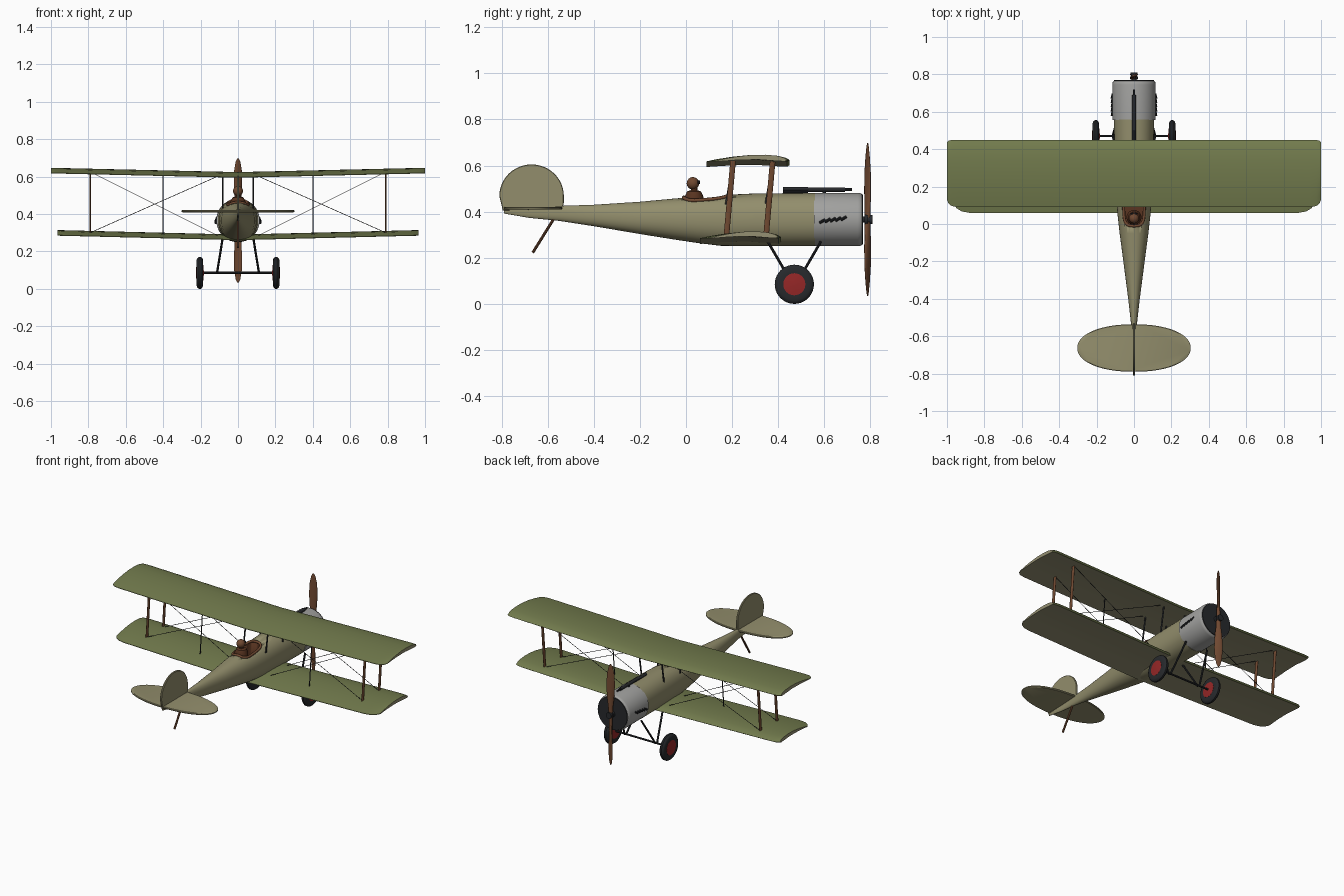
import bpy, bmesh
from math import sin, cos, pi, radians, copysign
from mathutils import Vector as V

if "Cube" in bpy.data.objects:
    bpy.data.objects.remove(bpy.data.objects["Cube"])


def mat(name, *c):
    m = bpy.data.materials.new(name)
    m.diffuse_color = (*c, 1)
    m.use_nodes = True
    m.node_tree.nodes["Principled BSDF"].inputs["Base Color"].default_value = m.diffuse_color
    return m


KHAKI = mat("khaki", .29, .27, .15)
GREEN = mat("green", .17, .2, .075)
LINEN = mat("linen", .30, .28, .17)
BROWN = mat("wood", .16, .065, .03)
LEATHER = mat("leather", .10, .035, .015)
BLACK = mat("black", .02, .022, .025)
RED = mat("red", .30, .02, .02)
METAL = mat("metal", .36, .36, .35)


def loft(name, rings, *mats, pick=None, angle=35):
    """Skin a list of equal-length closed rings, cap the ends."""
    bm = bmesh.new()
    vs = [[bm.verts.new(p) for p in r] for r in rings]
    n = len(rings[0])
    for a, b in zip(vs, vs[1:]):
        for i in range(n):
            f = bm.faces.new((a[i], a[(i + 1) % n], b[(i + 1) % n], b[i]))
            if pick:
                f.material_index = pick(i)
    for cap in (vs[0], vs[-1]):
        bm.faces.new(cap).material_index = len(mats) - 1
    bmesh.ops.recalc_face_normals(bm, faces=bm.faces)
    me = bpy.data.meshes.new(name)
    bm.to_mesh(me)
    bm.free()
    for m in mats:
        me.materials.append(m)
    ob = bpy.data.objects.new(name, me)
    bpy.context.collection.objects.link(ob)
    bpy.context.view_layer.objects.active = ob
    ob.select_set(True)
    bpy.ops.object.shade_smooth_by_angle(angle=radians(angle))
    ob.select_set(False)
    return ob


def oval(c, u, w, n=32, e=2.0):
    """Superellipse ring around c with half axes u and w."""
    def p(v):
        return copysign(abs(v) ** (2 / e), v)
    return [V(c) + V(u) * p(cos(2 * pi * i / n)) + V(w) * p(sin(2 * pi * i / n)) for i in range(n)]


def lathe(name, a, b, prof, m, chord=1, n=24):
    """Turned part from a to b, prof = (fraction, radius); chord stretches it fore and aft."""
    a, b = V(a), V(b)
    d = (b - a).normalized()
    u = d.cross(V((0, 1, 0)))
    u = u.normalized() if u.length > .01 else V((1, 0, 0))
    w = u.cross(d)
    return loft(name, [oval(a.lerp(b, t), u * r, w * r * chord, n) for t, r in prof], m)


def bar(name, a, b, r, m, chord=1, n=10):
    return lathe(name, a, b, [(0, r), (1, r)], m, chord, n)


def ball(name, c, r, m):
    bpy.ops.mesh.primitive_uv_sphere_add(segments=20, ring_count=12, radius=r, location=c)
    ob = bpy.context.object
    ob.name = name
    ob.data.materials.append(m)
    bpy.ops.object.shade_smooth()
    ob.select_set(False)


# fuselage: y, half width, bottom, top
body = [(-.79, .004, .392, .415), (-.68, .007, .373, .418), (-.55, .014, .36, .425), (-.40, .031, .337, .43),
        (-.20, .057, .303, .443), (-.05, .077, .279, .457), (.05, .088, .264, .465), (.15, .095, .252, .472),
        (.30, .102, .25, .479), (.56, .108, .25, .481)]
fus = loft("fuselage", [oval((0, y, (a + b) / 2), (w, 0, 0), (0, 0, (b - a) / 2), 40, 2.2)
                        for y, w, a, b in body], KHAKI)


def deck(x, y):
    """Height of the fuselage skin above x, y."""
    for p, q in zip(body, body[1:]):
        if p[0] <= y <= q[0]:
            t = (y - p[0]) / (q[0] - p[0])
            w, a, b = [p[i] + (q[i] - p[i]) * t for i in (1, 2, 3)]
            return (a + b) / 2 + (b - a) / 2 * (1 - (abs(x) / w) ** 2.2) ** (1 / 2.2)


# cockpit opening, leather rim and pilot
def rim(z):
    return oval((0, .09, z), (.055, 0, 0), (0, .1, 0), 40, 3.5)


cut = loft("cockpit_cutter", [rim(.37), rim(.6)], LEATHER)
cut.hide_render = True
cut.hide_set(True)
mod = fus.modifiers.new("cockpit", "BOOLEAN")
mod.object, mod.operation, mod.solver = cut, "DIFFERENCE", "EXACT"
mod.material_mode = "TRANSFER"
cu = bpy.data.curves.new("cockpit_rim", "CURVE")
cu.dimensions, cu.bevel_depth, cu.bevel_resolution = "3D", .008, 2
sp = cu.splines.new("POLY")
pts = rim(0)
sp.points.add(len(pts) - 1)
for q, p in zip(sp.points, pts):
    q.co = (p.x, p.y, deck(p.x, p.y) + .002, 1)
sp.use_cyclic_u = True
cu.materials.append(BROWN)
bpy.context.collection.objects.link(bpy.data.objects.new("cockpit_rim", cu))
lathe("pilot_torso", (0, .035, .38), (0, .035, .503), [(0, .04), (.7, .04), (.88, .03), (.92, .014), (1, .014)], LEATHER)
ball("pilot_head", (0, .03, .523), .027, BROWN)
for s in (-1, 1):
    bar("goggle", (s * .01, .05, .527), (s * .011, .06, .527), .008, BLACK)

# cowl, engine face, exhaust stubs
loft("cowl", [oval((0, y, .366), (r, 0, 0), (0, 0, r), 48)
              for y, r in ((.555, .115), (.745, .116), (.758, .114), (.764, .109))], METAL)
bar("engine_face", (0, .75, .366), (0, .769, .366), .108, BLACK, n=40)
for s in (-1, 1):
    for i in range(5):
        y = .58 + i * .023
        z = .352 + i * .003
        bar("exhaust_stub", (s * .114, y + .024, z + .014), (s * .119, y, z), .006, BLACK)

# propeller
lathe("propeller_hub", (0, .765, .366), (0, .81, .366),
      [(0, .014), (.2, .014), (.2, .022), (.55, .022), (.55, .015), (.75, .015), (.75, .02), (1, .02)], BLACK)
for s in (-1, 1):
    rings = []
    for d, c, t, tw in ((.0, .014, .012, 45), (.05, .015, .011, 45), (.12, .022, .008, 38), (.2, .026, .006, 30),
                        (.27, .022, .004, 24), (.315, .013, .003, 20), (.332, .004, .002, 18)):
        a = radians(tw)
        rings.append(oval((0, .788, .366 + s * d), (c * cos(a), s * c * sin(a), 0), (-s * t * sin(a), t * cos(a), 0), 16))
    loft("propeller_blade", rings, BROWN)

# machine gun on the nose
bar("gun_receiver", (0, .42, .494), (0, .53, .494), .011, BLACK, 1.1, 4)
bar("gun_jacket", (0, .5, .496), (0, .69, .496), .010, BLACK, n=14)
bar("gun_muzzle", (0, .68, .496), (0, .72, .496), .006, BLACK)
bar("gun_mount", (0, .6, .47), (0, .6, .495), .008, BLACK)

# wings: chord fraction from trailing edge, height; green above, linen below
upper = [(0, .003), (.12, .012), (.3, .022), (.5, .029), (.7, .030), (.85, .026), (.95, .018), (1, .008)]
lower = [(.97, .001), (.85, .003), (.6, .009), (.3, .007), (0, 0)]


def wing(name, z0, z1, plan):
    full = [(-x, a, b) for x, a, b in reversed(plan[1:])] + plan
    tip = plan[-1][0]
    loft(name, [[(x, a + (b - a) * t, z0 + (z1 - z0) * abs(x) / tip + h) for t, h in upper + lower]
                for x, a, b in full], GREEN, LINEN, pick=lambda i: int(len(upper) <= i < len(upper) + 4))


wing("upper_wing", .594, .617, [(0, .09, .45), (.94, .09, .45), (.975, .096, .449), (.992, .11, .445), (1, .13, .437)])
wing("lower_wing", .26, .284, [(0, .06, .412), (.88, .06, .412), (.92, .067, .411), (.95, .085, .407), (.965, .11, .398)])

# struts, bracing wires
for s in (-1, 1):
    for y in (.175, .347):
        bar("wing_strut", (s * .79, y, .29), (s * .79, y + .03, .63), .005, BROWN, 2.4, 12)
        bar("cabane_strut", (s * .082, y, .43), (s * .082, y + .03, .61), .004, BLACK, 1.6)
        bar("bracing_wire", (s * .79, y, .3), (s * .09, y + .03, .61), .0016, BLACK, n=6)
        bar("bracing_wire", (s * .79, y + .03, .625), (s * .1, y, .28), .0016, BLACK, n=6)
    bar("inner_strut", (s * .4, .175, .28), (s * .4, .205, .62), .003, BLACK)

# tail surfaces and skid
loft("tailplane", [oval((0, -.663, .415 + h), (.303 * k, 0, 0), (0, .127 * k, 0), 64, 2.15)
                   for h, k in ((-.006, .98), (-.003, 1), (.003, 1), (.006, .98))], KHAKI)
fin = [(-.67 + .14 * cos(pi * i / 24), .468 + .137 * sin(pi * i / 24)) for i in range(25)]
fin += [(-.802, .435), (-.795, .405), (-.535, .41), (-.53, .44)]
loft("rudder", [[(x, -.67 + (y + .67) * k, .468 + (z - .468) * k) for y, z in fin]
                for x, k in ((-.006, .98), (-.003, 1), (.003, 1), (.006, .98))], KHAKI)
bar("tail_skid", (0, -.57, .375), (0, -.665, .222), .0065, BROWN)

# landing gear
bar("axle", (-.2, .47, .086), (.2, .47, .086), .006, BLACK)
for s in (-1, 1):
    for y0, y1 in ((.355, .462), (.585, .478)):
        bar("gear_leg", (s * .082, y0, .27), (s * .112, y1, .086), .006, BLACK)
    lathe("tyre", (s * .187, .47, .085), (s * .221, .47, .085),
          [(0, .052), (0, .07), (.12, .079), (.35, .085), (.65, .085), (.88, .079), (1, .07), (1, .052)], BLACK, n=40)
    lathe("wheel_disc", (s * .183, .47, .085), (s * .225, .47, .085),
          [(0, .012), (.08, .048), (.92, .048), (1, .012)], RED, n=32)
